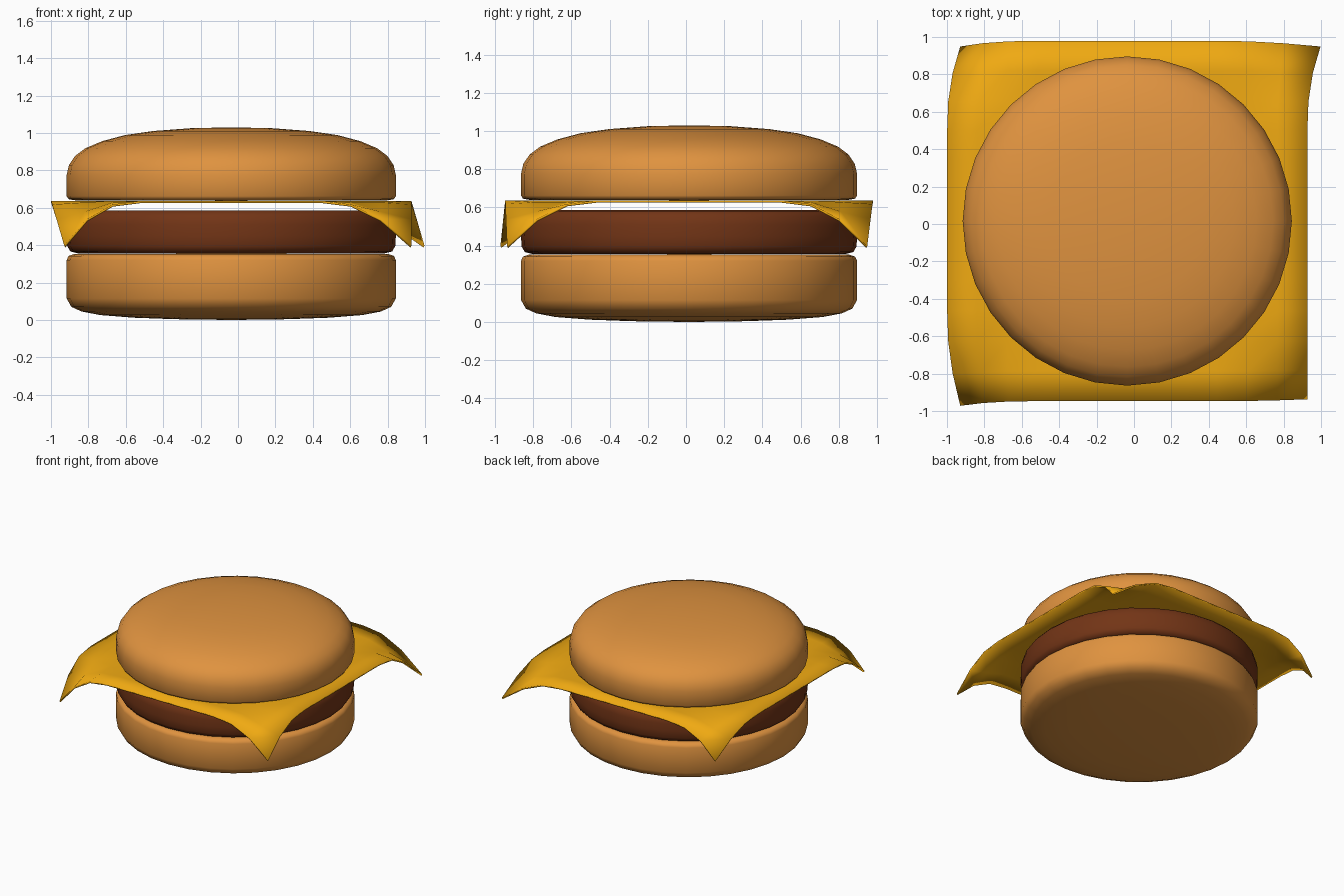
import bpy, bmesh, math

if "Cube" in bpy.data.objects:
    bpy.data.objects.remove(bpy.data.objects["Cube"])

CX, CY = -0.036, 0.016   # stack axis (the cheese corner makes the bounds lopsided)
SIDES = 32


def material(name, rgb):
    m = bpy.data.materials.new(name)
    m.diffuse_color = (*rgb, 1)
    m.use_nodes = True
    m.node_tree.nodes["Principled BSDF"].inputs["Base Color"].default_value = m.diffuse_color
    return m


def finish(bm, name, mat, angle):
    bmesh.ops.recalc_face_normals(bm, faces=bm.faces)
    me = bpy.data.meshes.new(name)
    bm.to_mesh(me)
    bm.free()
    ob = bpy.data.objects.new(name, me)
    bpy.context.collection.objects.link(ob)
    me.materials.append(mat)
    bpy.ops.object.select_all(action='DESELECT')
    ob.select_set(True)
    bpy.context.view_layer.objects.active = ob
    bpy.ops.object.shade_smooth_by_angle(angle=math.radians(angle))
    return ob


def lathe(name, profile, mat):
    """Revolve (radius, z) points; first and last points lie on the axis."""
    bm = bmesh.new()
    verts = [bm.verts.new((r, 0, z)) for r, z in profile]
    edges = [bm.edges.new(p) for p in zip(verts, verts[1:])]
    bmesh.ops.spin(bm, geom=verts + edges, axis=(0, 0, 1), cent=(0, 0, 0),
                   angle=math.tau, steps=SIDES, use_duplicate=False)
    bmesh.ops.remove_doubles(bm, verts=bm.verts, dist=1e-4)
    ob = finish(bm, name, mat, 50)
    ob.location = (CX, CY, 0)
    return ob


bun = material("bun", (0.74, 0.29, 0.05))
meat = material("meat", (0.17, 0.035, 0.008))
yellow = material("cheese", (0.87, 0.40, 0.006))

# Buns and patty
lathe("bottom_bun", [(0, 0), (0.3, 0.004), (0.52, 0.012), (0.7, 0.026), (0.8, 0.045),
                     (0.855, 0.07), (0.88, 0.115), (0.88, 0.32), (0.87, 0.342),
                     (0.84, 0.352), (0, 0.355)], bun)
lathe("patty", [(0, 0.355), (0.82, 0.356), (0.86, 0.366), (0.877, 0.395), (0.88, 0.45),
                (0.88, 0.51), (0.872, 0.555), (0.85, 0.58), (0.82, 0.586), (0, 0.586)], meat)
lathe("top_bun", [(0, 0.637), (0.84, 0.64), (0.87, 0.646), (0.88, 0.662), (0.88, 0.775),
                  (0.868, 0.828), (0.835, 0.877), (0.78, 0.918), (0.69, 0.956),
                  (0.57, 0.988), (0.42, 1.01), (0.22, 1.025), (0, 1.03)], bun)

# Cheese slice: flat grid, each corner pulled down with a sharp falloff
HALF, REACH = 0.963, 0.45
pulls = {(-1, -1): (0.07, -0.025), (-1, 1): (0.07, -0.03),
         (1, 1): (0.07, -0.03), (1, -1): (0.0, 0.01)}
bm = bmesh.new()
bmesh.ops.create_grid(bm, x_segments=12, y_segments=12, size=HALF)
for v in bm.verts:
    x, y = v.co.x, v.co.y
    for (sx, sy), (dx, dy) in pulls.items():
        d = math.hypot(x - sx * HALF, y - sy * HALF)
        w = max(0, 1 - d / REACH) ** 2
        v.co.x += dx * w
        v.co.y += dy * w
        v.co.z -= 0.24 * w
cheese = finish(bm, "cheese_slice", yellow, 40)
cheese.location = (CX, CY, 0.637)
solid = cheese.modifiers.new("thickness", 'SOLIDIFY')
solid.thickness = 0.012
solid.offset = -1
